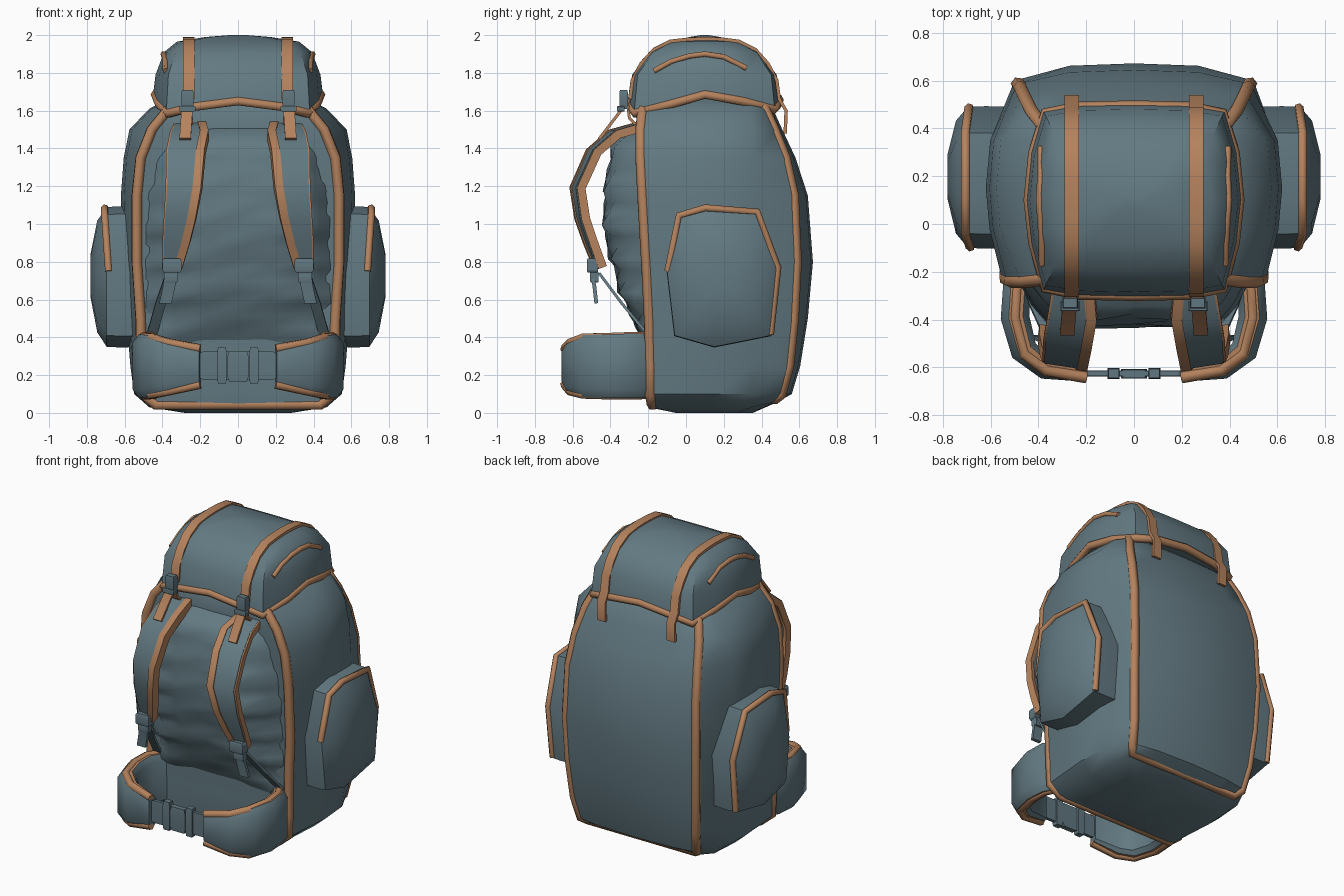
import bpy, bmesh, math, random
from mathutils import Vector
from mathutils.bvhtree import BVHTree

if "Cube" in bpy.data.objects:
    bpy.data.objects.remove(bpy.data.objects["Cube"])

random.seed(4)


def material(name, col):
    m = bpy.data.materials.new(name)
    m.diffuse_color = (*col, 1)
    m.use_nodes = True
    m.node_tree.nodes["Principled BSDF"].inputs["Base Color"].default_value = m.diffuse_color
    return m


SLATE = material("slate_fabric", (0.125, 0.195, 0.225))
TAN = material("tan_trim", (0.46, 0.225, 0.11))
PLASTIC = material("buckle_grey", (0.12, 0.185, 0.215))


def mesh(name, verts, faces, mats=(SLATE,), idx=None, angle=38):
    me = bpy.data.meshes.new(name)
    me.from_pydata([tuple(v) for v in verts], [], faces)
    for m in mats:
        me.materials.append(m)
    if idx:
        me.polygons.foreach_set("material_index", idx)
    bm = bmesh.new()
    bm.from_mesh(me)
    bmesh.ops.recalc_face_normals(bm, faces=bm.faces)
    bm.to_mesh(me)
    bm.free()
    me.shade_smooth()
    me.set_sharp_from_angle(angle=math.radians(angle))
    ob = bpy.data.objects.new(name, me)
    bpy.context.collection.objects.link(ob)
    return ob


def loft(name, rings, mats=(SLATE,), tan_segments=(), angle=38):
    """Skin closed rings of equal length; returns a BVH of the surface."""
    n = len(rings[0])
    verts = [Vector(p) for r in rings for p in r]
    faces, idx = [], []
    for i in range(len(rings) - 1):
        for j in range(n):
            k = (j + 1) % n
            faces.append((i*n + j, i*n + k, (i+1)*n + k, (i+1)*n + j))
            idx.append(1 if j in tan_segments else 0)
    faces += [tuple(range(n)), tuple(range(len(verts) - n, len(verts)))]
    idx += [0, 0]
    mesh(name, verts, faces, mats, idx, angle)
    return BVHTree.FromPolygons(verts, faces)


def ribbon(name, pts, widths, thick, mat, side=(1, 0, 0)):
    """Flat strap along a path; returns its two edge lines."""
    pts, side = [Vector(p) for p in pts], Vector(side).normalized()
    rings, a, b = [], [], []
    for i, p in enumerate(pts):
        t = pts[min(i+1, len(pts)-1)] - pts[max(i-1, 0)]
        nrm = t.cross(side).normalized() * thick / 2
        w = side * (widths[i] if isinstance(widths, (list, tuple)) else widths) / 2
        rings.append([p-w-nrm, p+w-nrm, p+w+nrm, p-w+nrm])
        a.append(p - w)
        b.append(p + w)
    loft(name, rings, (mat,))
    return a, b


def tube(name, pts, r, closed=False, mat=TAN):
    cu = bpy.data.curves.new(name, 'CURVE')
    cu.dimensions, cu.bevel_depth, cu.bevel_resolution = '3D', r, 1
    cu.use_fill_caps = True
    sp = cu.splines.new('POLY')
    sp.points.add(len(pts) - 1)
    for q, p in zip(sp.points, pts):
        q.co = (*p, 1)
    sp.use_cyclic_u = closed
    cu.materials.append(mat)
    tmp = bpy.data.objects.new(name + "_path", cu)
    me = bpy.data.meshes.new_from_object(tmp)
    bpy.data.objects.remove(tmp)
    ob = bpy.data.objects.new(name, me)
    bpy.context.collection.objects.link(ob)
    me.shade_smooth()


def box(name, c, size, mat=PLASTIC):
    x, y, z = (s / 2 for s in size)
    rings = [[(c[0]+a*x*k, c[1]+b*y*k, c[2]+h*z) for a, b in ((-1, -1), (1, -1), (1, 1), (-1, 1))]
             for h, k in ((-1, .85), (-.7, 1), (.7, 1), (1, .85))]
    loft(name, rings, (mat,), angle=25)


def mirror_ring(half):
    """Half outline from front centre to back centre -> full closed ring."""
    return half + [(-x, y, z) for x, y, z in reversed(half[1:-1])]


def lerp(table, t):
    for (a, u), (b, v) in zip(table, table[1:]):
        if t <= b:
            return u + (v - u) * max(0, (t - a) / (b - a))
    return table[-1][1]


# Main body: z, front corner x/y, side x, back corner x/y, back centre y
BODY = [(.03, .45, -.19, .47, .42, .48, .49), (.1, .52, -.2, .55, .45, .52, .56),
        (.25, .525, -.2, .57, .47, .56, .605), (.5, .53, -.205, .59, .49, .585, .645),
        (.8, .55, -.22, .61, .5, .6, .672), (1.15, .55, -.24, .62, .49, .585, .645),
        (1.35, .53, -.25, .605, .47, .54, .58), (1.5, .47, -.25, .575, .44, .48, .51),
        (1.61, .38, -.24, .47, .40, .43, .46), (1.68, .3, -.2, .34, .3, .36, .38)]
rings = [[(x * .6, y * .6 + .06, 0.0) for x, y, z in mirror_ring(
    [(0, -.19, 0), (.45, -.19, 0), (.46, -.02, 0), (.47, .15, 0), (.45, .35, 0), (.42, .48, 0),
     (.25, .49, 0), (0, .49, 0)])]]
for z, xf, yf, xs, xb, yb, yc in BODY:
    zb = z + (.03 if z < .05 else 0)
    rings.append(mirror_ring([(0, yf - .01, z), (xf, yf, z), (xs * .975, -.02, z), (xs, .15, z),
                              (xs * .97, .35, z), (xb, yb, zb), (.27, yc - .01, zb), (0, yc, zb)]))
loft("main_body", rings)
# Piping sunk slightly into the front and back seams
for name, j, r, dy in (("front_piping", 1, .03, .012), ("back_piping", 5, .03, -.015)):
    line = [(x - .014, y + dy, z + (.012 if z < .07 else 0)) for x, y, z in (ring[j] for ring in rings[1:])]
    tube(name, line + [(-x, y, z) for x, y, z in reversed(line)], r, True)

# Wrinkled back pad
DEPTH = [(.34, -.19), (.45, -.25), (.6, -.33), (.8, -.385), (.95, -.425), (1.2, -.425), (1.4, -.395),
         (1.48, -.33), (1.53, -.2)]
WIDTH = [(.34, .92), (.6, 1), (1.1, 1), (1.3, .93), (1.53, .72)]
COLS = [(-.51, 0), (-.43, .5), (-.34, .92), (-.17, 1), (0, 1), (.17, 1), (.34, .92), (.43, .5), (.51, 0)]
N, verts, faces = 20, [], []
for i in range(N + 1):
    z = .34 + 1.19 * i / N
    for x, w in COLS:
        fold = (.03 if .3 < abs(x) < .45 else .012) * (math.sin(z * 33 + abs(x) * 9) + random.uniform(-.4, .4))
        y = -.19 + (lerp(DEPTH, z) + .19) * w + (fold if 0 < i < N and w else 0)
        verts.append((x * lerp(WIDTH, z), y, z))
C = len(COLS)
for i in range(N):
    faces += [(i*C+j, i*C+j+1, (i+1)*C+j+1, (i+1)*C+j) for j in range(C - 1)]
mesh("back_pad", verts, faces, angle=60)

# Lid dome, with its rim dipping at the corners
RIM = [(0, -.305, 1.65), (.24, -.3, 1.62), (.38, -.275, 1.585), (.43, -.08, 1.635), (.45, .1, 1.685),
       (.43, .3, 1.65), (.38, .47, 1.605), (.24, .495, 1.635), (0, .5, 1.66)]
rim = mirror_ring(RIM)
rings = [[(x * .85, .1 + (y - .1) * .85, z + .01) for x, y, z in rim], rim]
for z, sx, sy in ((1.79, .97, .95), (1.91, .87, .73), (1.965, .72, .46), (1.99, .38, .2), (2.0, .1, .05)):
    rings.append([(x * sx, .1 + (y - .1) * sy, z) for x, y, _ in rim])
lid = loft("lid", rings, angle=50)
tube("lid_rim_piping", [(x * .972, .1 + (y - .1) * .98, z) for x, y, z in rim], .025, True)

# Hip belt: centre x, y, bottom, top, thickness
BELT = [(.43, -.17, .08, .42, .1), (.49, -.27, .075, .425, .12), (.498, -.39, .075, .42, .12),
        (.46, -.53, .08, .415, .115), (.37, -.6, .1, .385, .1), (.2, -.63, .14, .35, .06)]
SECTION = [(-.5, .88), (-.28, .98), (.22, .99), (.5, .86), (.5, .14), (.22, .01), (-.28, .02), (-.5, .1)]
# Side pocket outline (y, z)
POCKET = [(-.1, .75), (-.04, 1.05), (.1, 1.09), (.38, 1.07), (.49, .77), (.45, .41), (.15, .35), (-.06, .41)]

for s, tag in ((1, "right"), (-1, "left")):
    def m(pts):
        return [(p[0] * s, p[1], p[2]) for p in pts]

    # Lid strap follows the dome, then hangs down at front and back
    path = []
    for k in range(13):
        t = math.radians(3 + 174 * k / 12)
        d = Vector((0, -math.cos(t), math.sin(t)))
        hit = lid.ray_cast(Vector((s * .26, .1, 1.64)) + d * 2, -d)[0]
        if hit:
            path.append(hit + d * .006)
    tail = [(s * .26, .53, 1.6), (s * .26, .525, 1.48)]
    ribbon("lid_strap_" + tag, path + tail, .06, .018, TAN)
    ribbon("lid_strap_tail_" + tag, m([(.265, -.325, 1.68), (.27, -.345, 1.6), (.28, -.46, 1.45)]), .06, .016, TAN)
    ribbon("lid_anchor_strap_" + tag, m([(.265, -.31, 1.64), (.265, -.3, 1.56), (.26, -.24, 1.5)]), .05, .015, TAN)
    box("lid_buckle_" + tag, (s * .267, -.33, 1.66), (.065, .045, .1))
    box("lid_buckle_bar_" + tag, (s * .268, -.345, 1.61), (.085, .04, .03))

    # Lid zip on the side of the dome
    zipline = []
    for y, z in ((-.17, 1.81), (-.08, 1.86), (.02, 1.89), (.1, 1.9), (.2, 1.885), (.32, 1.825)):
        hit = lid.ray_cast(Vector((s, y, z)), Vector((-s, 0, 0)))[0]
        if hit:
            zipline.append(hit)
    tube("lid_zip_" + tag, zipline, .016)

    # Side pocket with zip piping
    rings = []
    for x, k in ((.5, 1), (.62, 1.01), (.695, 1), (.745, .8), (.78, .32)):
        rings.append([(s * x, .2 + (y - .2) * k, .73 + (z - .73) * k) for y, z in POCKET])
    loft("side_pocket_" + tag, rings, angle=45)
    tube("pocket_zip_" + tag, [(s * x, .2 + (y - .2) * .985, .73 + (z - .73) * .985) for (y, z), x in
                               zip(POCKET, (.685, .705, .705, .705, .69, .685))], .02)

    # Shoulder strap with trimmed edges
    path = m([(.25, -.22, 1.52), (.255, -.38, 1.475), (.275, -.49, 1.38), (.285, -.575, 1.19),
              (.305, -.55, 1.03), (.325, -.505, .9), (.345, -.455, .77)])
    edges = ribbon("shoulder_strap_" + tag, path, [.15, .19, .19, .175, .155, .13, .09], .045, SLATE, (1, .15 * s, 0))
    inner, outer = edges if s > 0 else edges[::-1]
    inner = [p + Vector((.016 * s, 0, 0)) for p in inner]
    outer = [p + Vector((-.004 * s, .006, 0)) for p in outer]
    ribbon("shoulder_trim_inner_" + tag, inner, .045, .054, TAN, (1, .15 * s, 0))
    ribbon("shoulder_trim_outer_" + tag, outer, .025, .046, TAN, (1, .15 * s, 0))
    box("shoulder_buckle_" + tag, (s * .35, -.495, .78), (.1, .06, .075))
    box("shoulder_buckle_low_" + tag, (s * .355, -.485, .72), (.075, .045, .06))
    ribbon("shoulder_tail_" + tag, m([(.355, -.5, .75), (.365, -.485, .67), (.385, -.475, .58)]), .065, .02, SLATE)
    ribbon("shoulder_webbing_" + tag, m([(.355, -.46, .74), (.41, -.34, .58), (.46, -.19, .4)]), .055, .015, SLATE)

    # Hip belt wing: swept padded section with tan top and bottom bands
    rings = []
    for i, (x, y, lo, hi, th) in enumerate(BELT):
        p, q = BELT[max(i-1, 0)], BELT[min(i+1, len(BELT)-1)]
        out = Vector((-(q[1] - p[1]), q[0] - p[0], 0)).normalized()
        rings.append([(s * (x + out.x * th * a), y + out.y * th * a, lo + (hi - lo) * h) for a, h in SECTION])
    loft("hip_belt_" + tag, rings, (SLATE, TAN), (1, 5))
    # Raised belt piping along the top and bottom edges
    for end, h in (("top", .95), ("bottom", .05)):
        tube("belt_piping_%s_%s" % (end, tag),
             [(s * x, y - (.012 if i > 2 else 0), lo + (hi - lo) * h) for i, (x, y, lo, hi, th) in enumerate(BELT)], .025)
    box("waist_buckle_side_" + tag, (s * .085, -.625, .25), (.05, .045, .19))

# Waist webbing and buckle
box("waist_webbing", (0, -.625, .25), (.44, .025, .15))
box("waist_buckle", (0, -.627, .245), (.11, .04, .16))
